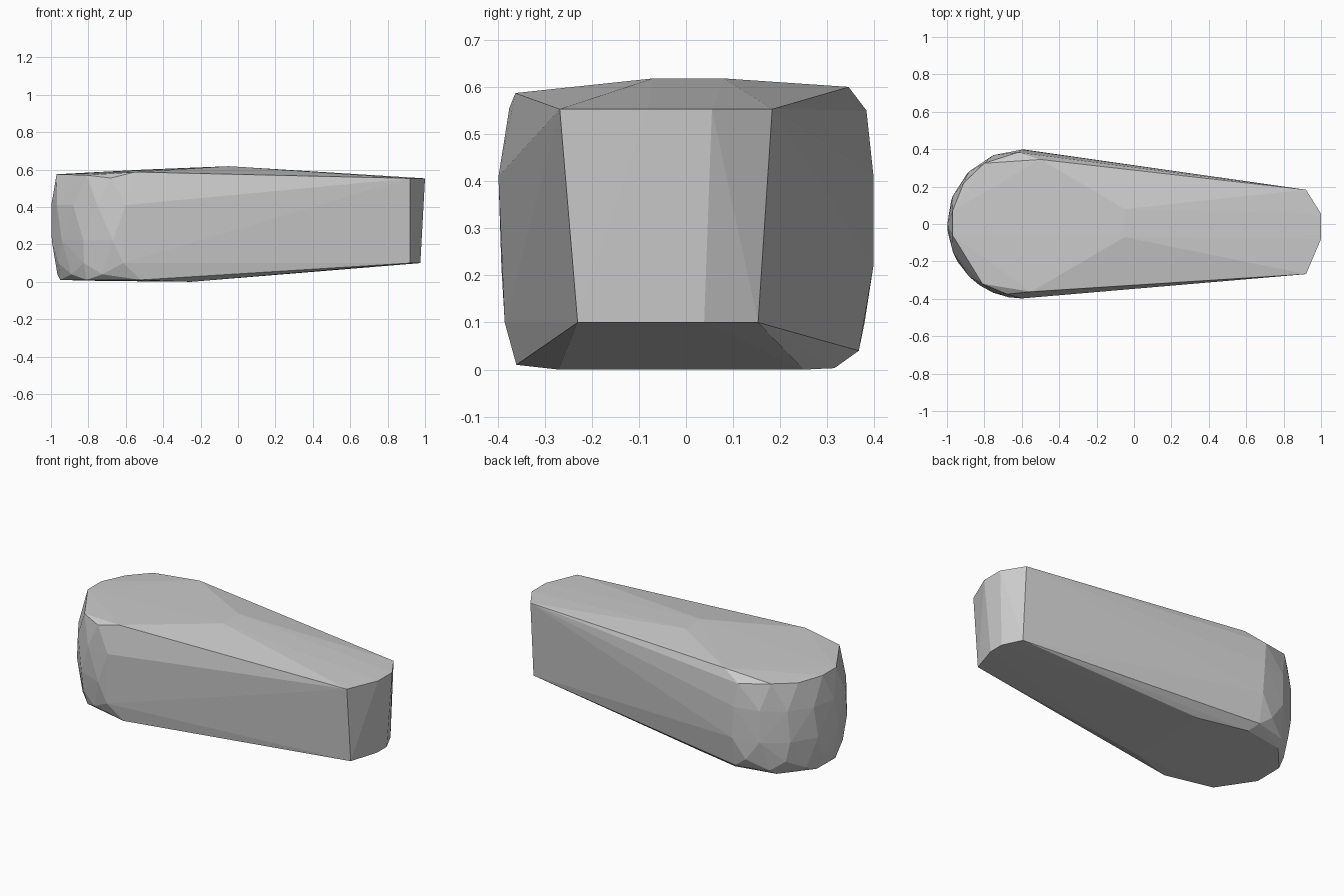
import bpy
import bmesh
from math import cos, sin, radians

cube = bpy.data.objects.get("Cube")
if cube:
    bpy.data.objects.remove(cube, do_unlink=True)

stone = bpy.data.materials.new("stone grey")
stone.use_nodes = True
colour = (0.6, 0.6, 0.6, 1)
stone.diffuse_color = colour
stone.node_tree.nodes["Principled BSDF"].inputs["Base Color"].default_value = colour


def arc(radius, z, start, end, count):
    """Points around the rounded butt at one height."""
    step = (end - start) / (count - 1)
    angles = [radians(start + i * step) for i in range(count)]
    return [(-0.6 + radius * cos(a), radius * sin(a), z) for a in angles]


# Rounded butt: wide waist with narrower facets above and below
points = arc(0.398, 0.41, 90, 270, 9)
points += arc(0.398, 0.22, 88, 260, 8)
points += arc(0.385, 0.10, 100, 268, 6)
points += arc(0.367, 0.04, 88, 250, 6)

# Top rim and low crown ridge
points += [(-0.5, 0.345, 0.6), (-0.62, 0.383, 0.55), (-0.8, 0.325, 0.575),
           (-0.91, 0.22, 0.57), (-0.97, 0.07, 0.575), (-0.97, -0.06, 0.575),
           (-0.81, -0.32, 0.57), (-0.68, -0.375, 0.555), (-0.55, -0.362, 0.587),
           (-0.05, 0.08, 0.618), (-0.05, -0.07, 0.618)]

# Flat underside
points += [(-0.52, -0.36, 0.01), (-0.81, -0.29, 0.01), (-0.95, -0.08, 0.01),
           (-0.95, 0.1, 0.012), (-0.8, 0.27, 0.006), (-0.55, 0.315, 0.003),
           (-0.25, -0.27, 0), (-0.25, 0.25, 0)]

# Narrow cut end, leaning outward at the top
for side, shift in ((0.055, 0), (-0.08, 0)):
    points += [(1, side, 0.553), (0.975, side * 0.7, 0.1)]
points += [(0.92, 0.183, 0.553), (0.92, 0.153, 0.1),
           (0.92, -0.268, 0.553), (0.92, -0.23, 0.1)]

# Wrap the points in a faceted skin
bm = bmesh.new()
for point in points:
    bm.verts.new(point)
bmesh.ops.convex_hull(bm, input=bm.verts)
bmesh.ops.delete(bm, geom=[v for v in bm.verts if not v.link_faces], context="VERTS")
bmesh.ops.recalc_face_normals(bm, faces=bm.faces)
mesh = bpy.data.meshes.new("tapered_stone")
bm.to_mesh(mesh)
bm.free()
mesh.materials.append(stone)
stone_object = bpy.data.objects.new("tapered_stone", mesh)
bpy.context.collection.objects.link(stone_object)
